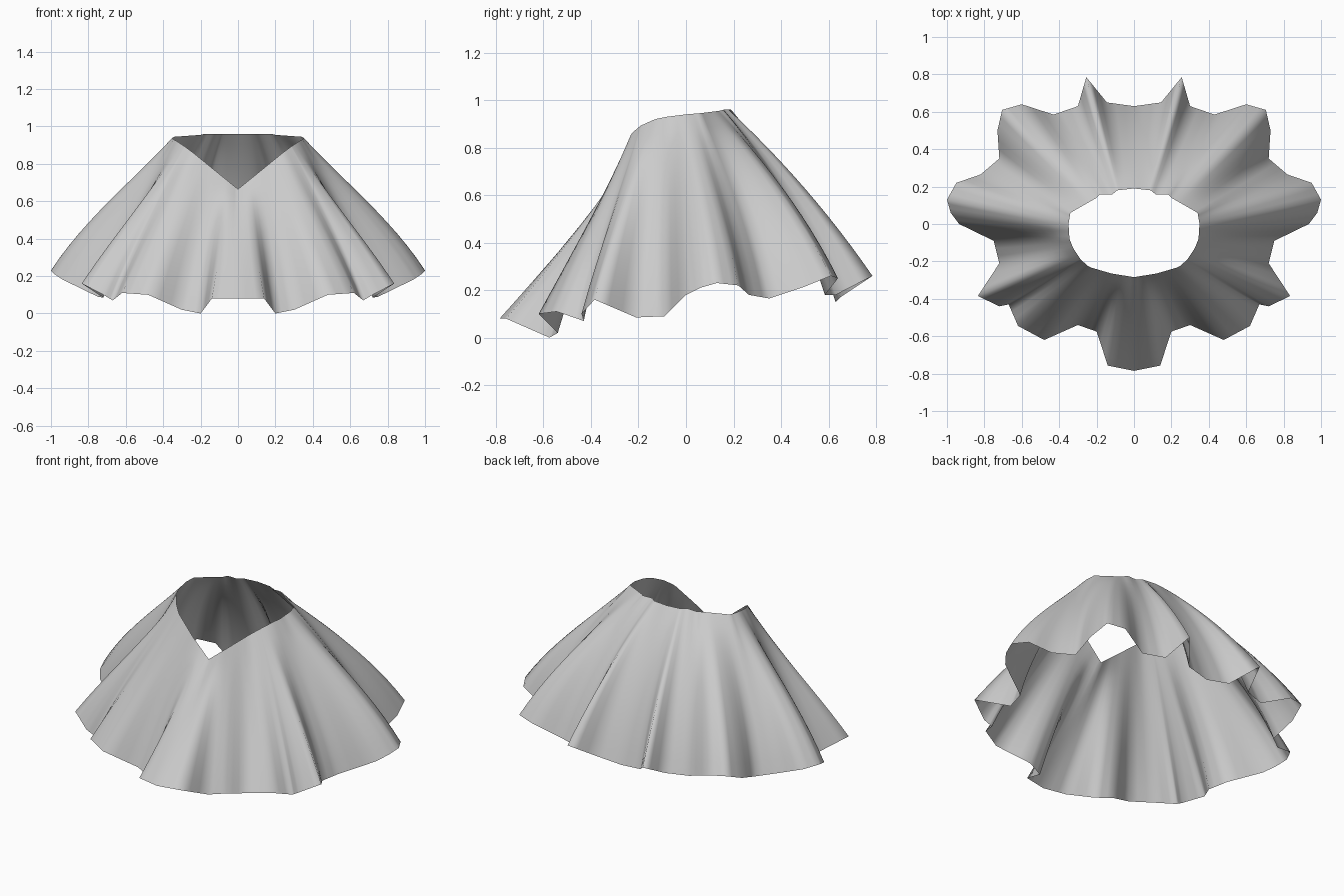
import bpy, math
from mathutils import Vector

cube = bpy.data.objects.get("Cube")
if cube:
    bpy.data.objects.remove(cube)

# Half outlines of the cloth, running from front centre to back centre
HEM = [(0, -.785, .08), (.14, -.757, .08), (.2, -.575, 0), (.3, -.54, .02),
       (.48, -.62, .1), (.62, -.545, .11), (.67, -.43, .07), (.72, -.44, .1),
       (.835, -.385, .16), (.72, -.21, .085), (.75, -.09, .09), (.935, 0, .18),
       (.98, .06, .21), (1, .13, .23), (.95, .22, .22), (.82, .265, .18),
       (.72, .35, .165), (.73, .5, .215), (.705, .61, .26), (.6, .64, .25),
       (.43, .585, .18), (.3, .63, .18), (.255, .785, .26), (.145, .65, .17),
       (0, .63, .15)]
RIM = [(0, -.284, .665), (.12, -.265, .762), (.24, -.23, .86), (.285, -.19, .893),
       (.325, -.13, .92), (.345, -.08, .93), (.35, 0, .94), (.34, .06, .945),
       (.2, .14, .955), (.18, .16, .96), (.12, .155, .96), (.09, .18, .96),
       (0, .19, .96)]
SUB, ROWS, PASSES = 3, 12, 9


def turn(p, rx, ry, cy):
    """Angle round an ellipse, zero at the front and pi at the back."""
    return math.atan2(p.x / rx, -(p.y - cy) / ry)


def rim_at(angle):
    """Neckline point lying at the given angle."""
    pts = [Vector(p) for p in RIM]
    for a, b in zip(pts, pts[1:]):
        ta, tb = turn(a, .35, .235, -.045), turn(b, .35, .235, -.045)
        if angle <= tb + 1e-6:
            return a.lerp(b, max(0, min(1, (angle - ta) / (tb - ta))))
    return pts[-1]


def flip(p):
    return Vector((-p.x, p.y, p.z))


def soften(pts):
    """Round off the pleats as if the mirrored half were already there."""
    ring = [flip(pts[1])] + pts + [flip(pts[-2])]
    return [(a + b * 2 + c) / 4 for a, b, c in zip(ring, ring[1:], ring[2:])]


# Sample the hem and match each point with one on the neckline
corners = [Vector(p) for p in HEM]
hem = [a.lerp(b, k / SUB) for a, b in zip(corners, corners[1:]) for k in range(SUB)]
hem.append(corners[-1])
rim = [rim_at(turn(p, .85, .7, 0)) for p in hem]
soft = hem
for _ in range(PASSES):
    soft = soften(soft)

# Loft from neckline to hem: pleats deepen downwards, the back swells evenly
# and the sides swell low down
verts, faces = [], []
count = len(hem)
for r in range(ROWS + 1):
    t = r / ROWS
    for top, sharp, smooth in zip(rim, hem, soft):
        p = top.lerp(smooth.lerp(sharp, t), t)
        angle = turn(sharp, .85, .7, 0)
        back, side = max(0, -math.cos(angle)), math.sin(angle) ** 2
        swell = t * (1 - t) * (.17 * back + .12 * side * t)
        verts.append(p + Vector((sharp.x, sharp.y, .8)) * swell)
for r in range(ROWS):
    for c in range(count - 1):
        i = r * count + c
        faces.append((i, i + count, i + count + 1, i + 1))

mesh = bpy.data.meshes.new("pleated_skirt")
mesh.from_pydata(verts, [], faces)
mesh.update()
mesh.polygons.foreach_set("use_smooth", [True] * len(faces))
skirt = bpy.data.objects.new("pleated_skirt", mesh)
bpy.context.collection.objects.link(skirt)

# Mirror to the other half
mirror = skirt.modifiers.new("mirror", "MIRROR")
mirror.use_axis[0] = True
mirror.merge_threshold = .001

# Plain grey cloth
cloth = bpy.data.materials.new("grey_cloth")
cloth.use_nodes = True
colour = (.6, .6, .6, 1)
cloth.diffuse_color = colour
cloth.node_tree.nodes["Principled BSDF"].inputs["Base Color"].default_value = colour
mesh.materials.append(cloth)
